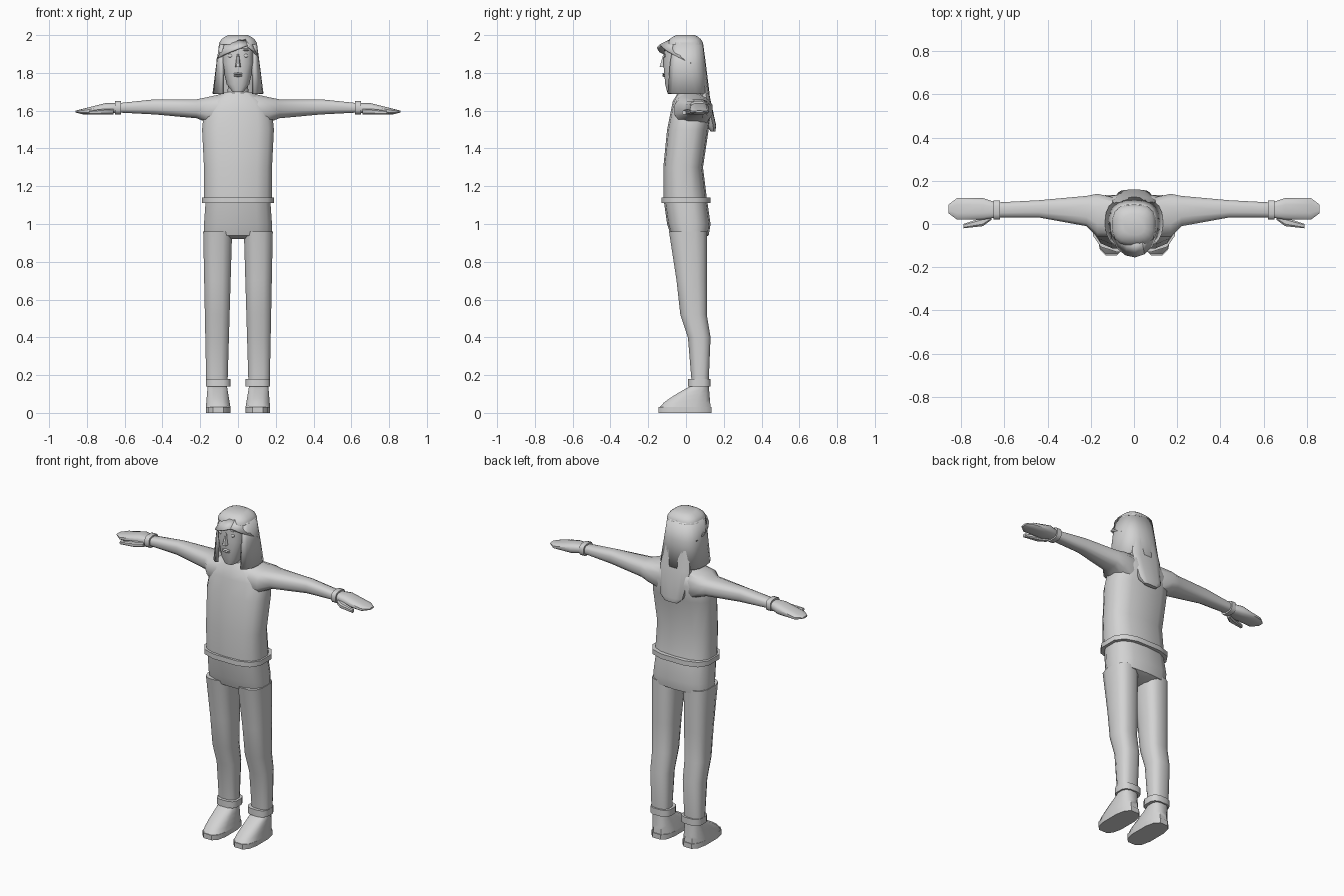
import bpy
import bmesh
from math import sin, cos, pi, radians, copysign
from mathutils import Vector

default_cube = bpy.data.objects.get("Cube")
if default_cube:
    bpy.data.objects.remove(default_cube)

# One plain grey material for the whole figure
grey = bpy.data.materials.new("light grey")
grey.use_nodes = True
colour = (0.65, 0.65, 0.65, 1)
grey.diffuse_color = colour
grey.node_tree.nodes["Principled BSDF"].inputs["Base Color"].default_value = colour


def finish(name, bm, thickness=0):
    """Turn a bmesh into a shaded object, optionally thickened."""
    bmesh.ops.recalc_face_normals(bm, faces=bm.faces)
    mesh = bpy.data.meshes.new(name)
    bm.to_mesh(mesh)
    bm.free()
    mesh.materials.append(grey)
    part = bpy.data.objects.new(name, mesh)
    bpy.context.collection.objects.link(part)
    if thickness:
        solidify = part.modifiers.new("thickness", "SOLIDIFY")
        solidify.thickness = thickness
        solidify.offset = -1
    bpy.ops.object.select_all(action="DESELECT")
    part.select_set(True)
    bpy.context.view_layer.objects.active = part
    bpy.ops.object.shade_smooth_by_angle(angle=radians(40))


def bend(value, power):
    """Pull a sine or cosine outwards, so that a circle becomes a rounded box."""
    return copysign(abs(value) ** (2 / power), value)


def bridge(bm, rows, closed):
    for low, high in zip(rows, rows[1:]):
        count = len(low)
        for i in range(count if closed else count - 1):
            j = (i + 1) % count
            bm.faces.new((low[i], low[j], high[j], high[i]))


def loft(name, axis, rings, sides=12, power=2.8, mirror=1):
    """Join rounded-box rings (position, min, max, min, max) along z or x."""
    bm = bmesh.new()
    turns = [2 * pi * (i + 0.5) / sides for i in range(sides)]
    outline = [(bend(cos(turn), power), bend(sin(turn), power)) for turn in turns]
    widest = max(u for u, v in outline)
    deepest = max(v for u, v in outline)
    rows = []
    for position, left, right, near, far in rings:
        row = []
        for u, v in outline:
            p = (left + right + (right - left) * u / widest) / 2
            q = (near + far + (far - near) * v / deepest) / 2
            x, y, z = (p, q, position) if axis == "z" else (position, p, q)
            row.append(bm.verts.new((mirror * x, y, z)))
        rows.append(row)
    bridge(bm, rows, True)
    bm.faces.new(rows[0])
    bm.faces.new(rows[-1])
    finish(name, bm)


def body(name, rings, sides=14):
    """Part symmetric in x, from rings (height, half width, front, back)."""
    loft(name, "z", [(z, -half, half, front, back) for z, half, front, back in rings], sides)


def band(name, axis, start, length, box, mirror=1):
    """Straight collar with the same cross-section at both ends."""
    loft(name, axis, [(start, *box), (start + length, *box)], power=3, mirror=mirror)


def blob(name, centre, size):
    bm = bmesh.new()
    bmesh.ops.create_uvsphere(bm, u_segments=10, v_segments=6, radius=1)
    bmesh.ops.scale(bm, vec=size, verts=bm.verts)
    bmesh.ops.translate(bm, vec=centre, verts=bm.verts)
    finish(name, bm)


def fringe(name, start, end, steps):
    """Strip of hair swept round the brow, hanging lower away from the parting."""
    bm = bmesh.new()
    top, bottom = [], []
    for i in range(steps + 1):
        share = i / steps
        turn = radians(start + (end - start) * share)
        across, ahead = sin(turn), -cos(turn)
        top.append(bm.verts.new((0.09 * across, 0.09 * ahead, 1.98 - 0.03 * share)))
        bottom.append(bm.verts.new((0.115 * across, 0.155 * ahead, 1.95 - 0.1 * share)))
    bridge(bm, [top, bottom], False)
    finish(name, bm, thickness=0.01)


# Torso, belt and pelvis
body("shirt", [
    (1.14, 0.18, -0.12, 0.11), (1.3, 0.18, -0.12, 0.09), (1.5, 0.19, -0.1, 0.12),
    (1.6, 0.18, -0.08, 0.14), (1.65, 0.15, -0.07, 0.13), (1.7, 0.07, -0.04, 0.09)])
body("neck", [(1.6, 0.06, -0.04, 0.08), (1.8, 0.05, -0.05, 0.06)])
band("belt", "z", 1.11, 0.03, (-0.19, 0.19, -0.13, 0.13))
body("pelvis", [(0.92, 0.06, -0.04, 0.08), (0.94, 0.18, -0.08, 0.12),
                (1, 0.18, -0.1, 0.13), (1.14, 0.17, -0.12, 0.11)])

# Limbs, built once per side
leg_profile = [(0.16, 0.03, 0.12), (0.4, 0.01, 0.13), (0.52, -0.03, 0.11),
               (0.7, -0.05, 0.11), (0.96, -0.09, 0.11)]
leg_rings = [(z, 0.06 - 0.03 * z, 0.165 + 0.02 * z, front, back)
             for z, front, back in leg_profile]
shoe_steps = [step / 5 for step in range(6)]
shoe_rings = [(0.03 + 0.12 * s, 0.04 + 0.02 * s, 0.17 - 0.01 * s,
               0.18 * s ** 1.3 - 0.14, 0.13 - 0.01 * s) for s in shoe_steps]
arm_rings = [(0.08, -0.06, 0.12, 1.5, 1.69), (0.17, -0.06, 0.14, 1.54, 1.67),
             (0.22, -0.01, 0.13, 1.56, 1.66), (0.44, 0.03, 0.11, 1.58, 1.66),
             (0.63, 0.03, 0.1, 1.59, 1.64)]
hand_rings = [(0.64, 0.03, 0.1, 1.59, 1.64), (0.7, 0.02, 0.12, 1.58, 1.64),
              (0.82, 0.02, 0.12, 1.58, 1.61), (0.86, 0.05, 0.09, 1.59, 1.6)]
thumb_rings = [(0.66, 0.02, 0.05, 1.58, 1.61), (0.7, -0.01, 0.03, 1.58, 1.61),
               (0.79, -0.02, 0, 1.58, 1.6)]
for side, sign in (("left", 1), ("right", -1)):
    loft(side + "_leg", "z", leg_rings, mirror=sign)
    band(side + "_ankle_cuff", "z", 0.14, 0.04, (0.04, 0.17, 0.01, 0.13), sign)
    loft(side + "_shoe", "z", shoe_rings, mirror=sign)
    band(side + "_sole", "z", 0, 0.03, (0.04, 0.17, -0.145, 0.135), sign)
    loft(side + "_arm", "x", arm_rings, mirror=sign)
    band(side + "_bracelet", "x", 0.62, 0.03, (0.02, 0.11, 1.58, 1.65), sign)
    loft(side + "_hand", "x", hand_rings, mirror=sign)
    loft(side + "_thumb", "x", thumb_rings, sides=8, mirror=sign)
    blob(side + "_eye", (sign * 0.04, -0.11, 1.89), (0.014, 0.007, 0.01))
    blob(side + "_eyebrow", (sign * 0.04, -0.11, 1.92), (0.02, 0.007, 0.004))

# Head, nose and mouth
body("head", [
    (1.7, 0.03, -0.1, -0.03), (1.74, 0.06, -0.11, 0.04), (1.85, 0.085, -0.12, 0.08),
    (1.93, 0.085, -0.115, 0.08), (1.98, 0.04, -0.06, 0.03)], sides=16)
body("nose", [(1.83, 0.015, -0.14, -0.1), (1.9, 0.005, -0.12, -0.1)], sides=8)
for lip, height in (("upper_lip", 1.795), ("lower_lip", 1.785)):
    blob(lip, (0, -0.115, height), (0.026, 0.01, 0.006))

# Hair: an open curtain round the back, a rounded crown, a long tail and a fringe
bm = bmesh.new()
rows = []
for z, half, front, back, spread in ((1.69, 0.135, -0.115, 0.125, 145),
                                     (1.85, 0.115, -0.11, 0.105, 135),
                                     (1.96, 0.1, -0.1, 0.09, 125)):
    row = []
    for i in range(-8, 9):
        turn = radians(spread) * i / 8
        depth = (front + back + (back - front) * bend(cos(turn), 2.6)) / 2
        row.append(bm.verts.new(Vector((half * bend(sin(turn), 2.6), depth, z))))
    rows.append(row)
bridge(bm, rows, False)
finish("hair_curtain", bm, thickness=0.02)

crown_turns = [radians(15 * step) for step in range(5)]
body("hair_crown", [
    (1.95 + 0.05 * sin(t) / sin(crown_turns[-1]), 0.1 * cos(t), -0.1 * cos(t), 0.09 * cos(t))
    for t in crown_turns], sides=16)
body("hair_tail", [(1.8, 0.08, 0.04, 0.11), (1.68, 0.1, 0.07, 0.125),
                   (1.52, 0.075, 0.11, 0.16), (1.49, 0.045, 0.13, 0.155)])
fringe("right_fringe", 25, -110, 6)
fringe("left_fringe", 25, 100, 3)
